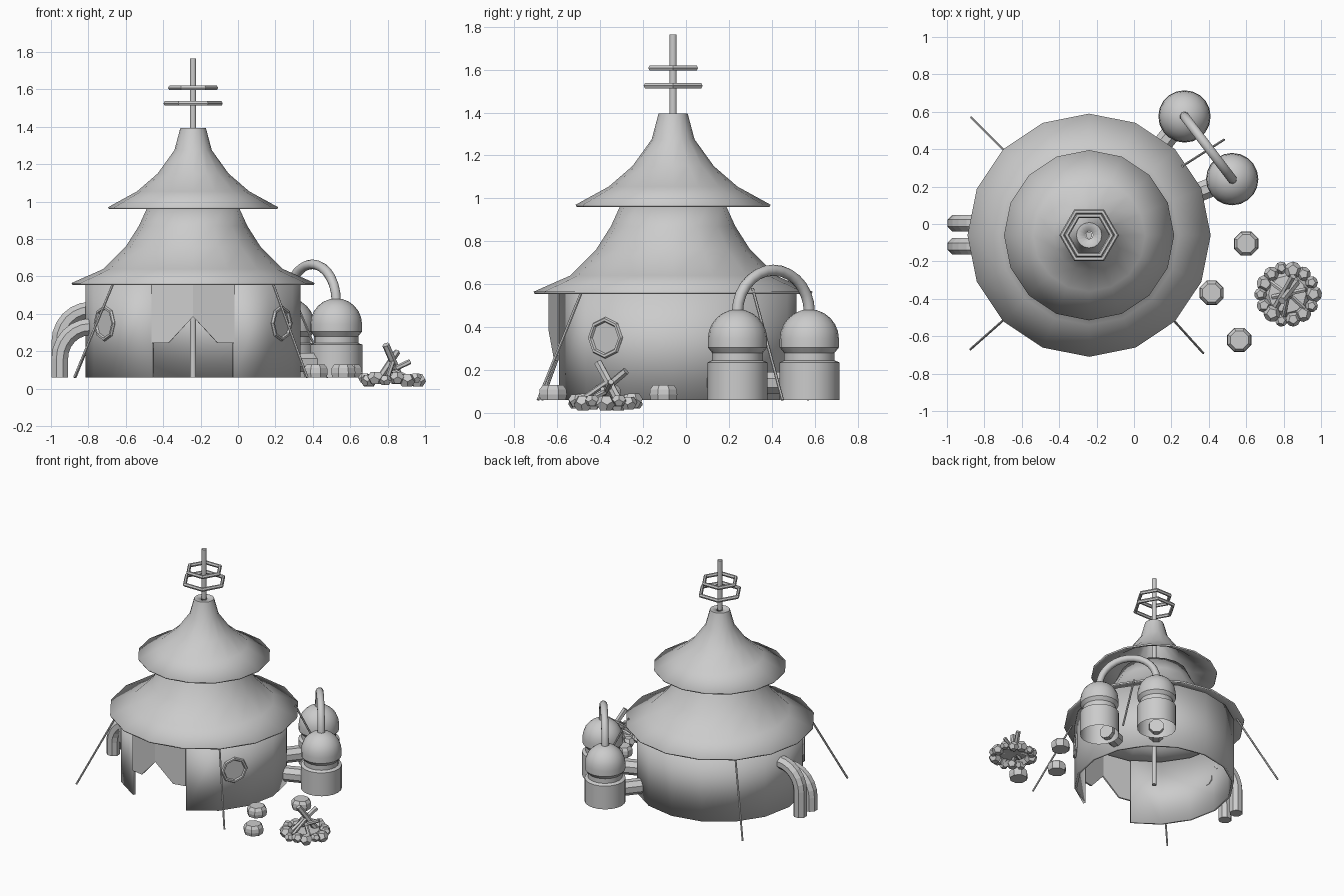
import bpy, bmesh, math, random
from mathutils import Vector

if "Cube" in bpy.data.objects:
    bpy.data.objects.remove(bpy.data.objects["Cube"])

random.seed(4)
CX, CY = -0.24, -0.06   # centre of the tent


def finish(name, bm, smooth=None, thick=0, offset=-1):
    bmesh.ops.recalc_face_normals(bm, faces=bm.faces)
    me = bpy.data.meshes.new(name)
    bm.to_mesh(me)
    bm.free()
    ob = bpy.data.objects.new(name, me)
    bpy.context.collection.objects.link(ob)
    if thick:
        m = ob.modifiers.new("thickness", 'SOLIDIFY')
        m.thickness, m.offset = thick, offset
    if smooth:
        bpy.ops.object.select_all(action='DESELECT')
        ob.select_set(True)
        bpy.context.view_layer.objects.active = ob
        bpy.ops.object.shade_smooth_by_angle(angle=math.radians(smooth))
    return ob


def lathe(name, profile, x, y, n, smooth=None, thick=0, start=0, count=None, cap=False):
    """Revolve (radius, z) points; count < n leaves a gap."""
    bm = bmesh.new()
    full = count is None
    steps = n if full else count + 1
    cols = []
    for i in range(steps):
        a = start + 2 * math.pi * i / n
        cols.append([bm.verts.new((x + r * math.cos(a), y + r * math.sin(a), z)) for r, z in profile])
    for i in range(steps if full else steps - 1):
        a, b = cols[i], cols[(i + 1) % steps]
        for j in range(len(profile) - 1):
            bm.faces.new((a[j], b[j], b[j + 1], a[j + 1]))
    if cap:
        bm.faces.new([c[0] for c in cols])
        bm.faces.new([c[-1] for c in cols])
    bmesh.ops.remove_doubles(bm, verts=bm.verts, dist=1e-5)
    return finish(name, bm, smooth, thick)


def tube(name, pts, r, n=8, smooth=None, closed=False):
    """Sweep an n-sided section along a planar path."""
    bm = bmesh.new()
    pts = [Vector(p) for p in pts]
    k = len(pts)
    normal = Vector((0, 0, 0))
    for i in range(1, k - 1):
        normal += (pts[i] - pts[0]).cross(pts[i + 1] - pts[i])
    if normal.length < 1e-6:
        d = pts[-1] - pts[0]
        normal = d.cross(Vector((0, 0, 1)) if abs(d.z) < 0.9 * d.length else Vector((1, 0, 0)))
    normal.normalize()
    rings = []
    for i, p in enumerate(pts):
        nxt = pts[(i + 1) % k] if closed else pts[min(i + 1, k - 1)]
        prv = pts[i - 1] if closed else pts[max(i - 1, 0)]
        side = (nxt - prv).normalized().cross(normal)
        rings.append([bm.verts.new(p + r * (math.cos(a) * normal + math.sin(a) * side))
                      for a in [2 * math.pi * (j + 0.5) / n for j in range(n)]])
    for i in range(k if closed else k - 1):
        a, b = rings[i], rings[(i + 1) % k]
        for j in range(n):
            bm.faces.new((a[j], a[(j + 1) % n], b[(j + 1) % n], b[j]))
    if not closed:
        bm.faces.new(rings[0])
        bm.faces.new(rings[-1])
    return finish(name, bm, smooth)


# Tent wall: 16 sides with the two front ones left out for the door
lathe("tent_wall", [(0.575, 0.06), (0.575, 0.57)], CX, CY, 16, 30, 0.018,
      start=math.radians(-67.5), count=14)

# Two flared roof tiers
lathe("lower_roof", [(0.65, 0.565), (0.48, 0.64), (0.36, 0.76), (0.29, 0.87), (0.24, 0.98)],
      CX, CY, 16, 40, 0.012)
lathe("upper_roof", [(0.455, 0.97), (0.30, 1.055), (0.19, 1.15), (0.10, 1.275), (0.068, 1.395), (0.02, 1.395)],
      CX, CY, 16, 40, 0.012)

# Door curtain with a parted lower edge
bm = bmesh.new()
cols = []
for x, y, z in [(-0.46, -0.591, 0.245), (-0.37, -0.609, 0.245), (-0.24, -0.635, 0.385),
                (-0.11, -0.609, 0.245), (-0.02, -0.591, 0.245)]:
    cols.append([bm.verts.new((x, y, h)) for h in (z, 0.46, 0.57)])
for a, b in zip(cols, cols[1:]):
    for j in range(2):
        bm.faces.new((a[j], b[j], b[j + 1], a[j + 1]))
finish("door_curtain", bm, thick=0.012, offset=0)

# Centre pole and the hexagonal rings on it
tube("centre_pole", [(CX, CY, 0.06), (CX, CY, 1.765)], 0.018, 8, 50)
for i, (r, z) in enumerate([(0.145, 1.525), (0.12, 1.608)]):
    tube(f"mast_ring_{i}", [(CX + r * math.cos(k * math.pi / 3), CY + r * math.sin(k * math.pi / 3), z)
                            for k in range(6)], 0.014, 6, closed=True)

# Octagonal windows on the two front side faces
for side, deg in (("right", -33.75), ("left", 213.75)):
    a = math.radians(deg)
    out = Vector((math.cos(a), math.sin(a), 0))
    tan = Vector((-out.y, out.x, 0))
    c = Vector((CX, CY, 0.35)) + out * 0.568
    ring = [c + 0.085 * (math.cos(k * math.pi / 4) * tan + Vector((0, 0, math.sin(k * math.pi / 4))))
            for k in range(8)]
    tube(f"window_frame_{side}", ring, 0.012, 6, closed=True)
    bm = bmesh.new()
    bm.faces.new([bm.verts.new(p) for p in ring])
    finish(f"window_pane_{side}", bm)

# Guy ropes
ropes = [((-0.66, 0.36, 0.58), (-0.87, 0.57, 0.06)), ((-0.66, -0.48, 0.58), (-0.875, -0.67, 0.06)),
         ((0.18, -0.48, 0.58), (0.37, -0.69, 0.06)), ((0.26, 0.31, 0.58), (0.48, 0.45, 0.06))]
for i, p in enumerate(ropes):
    tube(f"guy_rope_{i}", p, 0.007, 6)

# Bent pipes on the left wall
for name, y, top in (("back", 0.005, 0.42), ("front", -0.12, 0.33)):
    arc = [(-0.79 - 0.163 * math.cos(t), y, top - 0.17 + 0.17 * math.sin(t))
           for t in [math.pi / 2 * k / 6 for k in range(7)]]
    tube(f"side_pipe_{name}", [(-0.953, y, 0.06)] + arc, 0.048, 8)

# Two domed tanks, the arch between them and their feed pipes
tanks = [(0.27, 0.575), (0.525, 0.24)]
dome = [(0.138 * math.cos(t), 0.345 + 0.138 * math.sin(t)) for t in [math.pi / 12 * k for k in range(6)]]
profile = [(0.14, 0.06), (0.14, 0.235), (0.118, 0.245), (0.118, 0.28), (0.138, 0.305)] + dome + [(0, 0.483)]
for i, (x, y) in enumerate(tanks):
    lathe(f"tank_{i}", profile, x, y, 20, 35)
    d = Vector((CX - x, CY - y, 0)).normalized()
    c = Vector((x, y, 0.14))
    tube(f"feed_pipe_{i}", [c + d * 0.1, c + d * 0.29], 0.055, 8)
A, B = (Vector((x, y, 0.47)) for x, y in tanks)
tube("tank_arch", [(A + B) / 2 + (A - B) / 2 * math.cos(t) + Vector((0, 0, 0.195 * math.sin(t)))
                   for t in [math.pi * k / 14 for k in range(15)]], 0.026, 10, 50)

# Stools
for i, (x, y) in enumerate([(0.6, -0.105), (0.415, -0.368), (0.563, -0.62)]):
    lathe(f"stool_{i}", [(0.064, 0.06), (0.07, 0.085), (0.067, 0.11), (0.052, 0.13)], x, y, 8,
          start=math.pi / 8, cap=True)


# Fire pit: ring of faceted stones
def stone(name, loc, r):
    ico = bmesh.new()
    bmesh.ops.create_icosphere(ico, subdivisions=1, radius=1)
    pts = [f.calc_center_median().normalized() for f in ico.faces]
    ico.free()
    bm = bmesh.new()
    turn = random.uniform(0, 6)
    for p in pts:
        x = p.x * math.cos(turn) - p.y * math.sin(turn)
        y = p.x * math.sin(turn) + p.y * math.cos(turn)
        bm.verts.new((loc[0] + r * x, loc[1] + r * y, loc[2] + r * 0.9 * p.z))
    bmesh.ops.convex_hull(bm, input=bm.verts)
    bmesh.ops.dissolve_limit(bm, angle_limit=0.1, verts=bm.verts, edges=bm.edges)
    finish(name, bm)


FX, FY = 0.82, -0.375
for i in range(14):
    a = 2 * math.pi * i / 14
    r = (0.046, 0.034, 0.04)[i % 3]
    d = 0.178 - r if i else 0.14
    stone(f"fire_stone_{i}", (FX + d * math.cos(a), FY + d * math.sin(a), 0.045 + 0.012 * (i % 2)), r)

# Ash bed and leaning logs
lathe("ash_bed", [(0.13, 0.03), (0.10, 0.065), (0, 0.07)], FX, FY, 12)
logs = [((0.87, -0.31, 0.05), (0.79, -0.41, 0.235), 0.02), ((0.76, -0.44, 0.06), (0.85, -0.28, 0.195), 0.018),
        ((0.74, -0.39, 0.06), (0.92, -0.35, 0.145), 0.014), ((0.80, -0.49, 0.06), (0.83, -0.36, 0.15), 0.013),
        ((0.73, -0.31, 0.06), (0.84, -0.39, 0.11), 0.013), ((0.91, -0.45, 0.06), (0.80, -0.35, 0.11), 0.013)]
for i, (p, q, r) in enumerate(logs):
    tube(f"fire_log_{i}", (p, q), r, 6)
